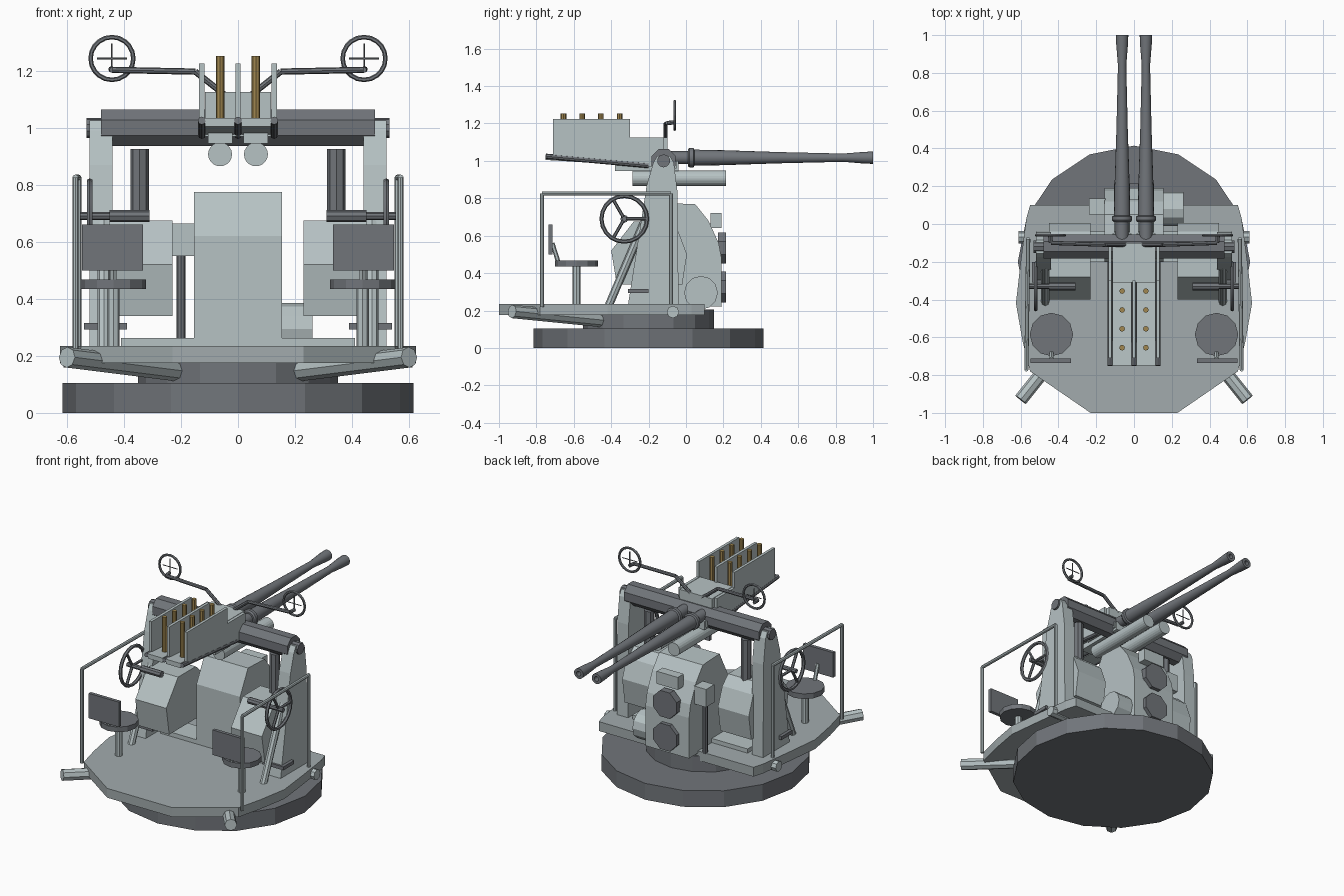
import bpy, bmesh
from math import pi, cos, sin, radians
from mathutils import Vector, Matrix

if "Cube" in bpy.data.objects:
    bpy.data.objects.remove(bpy.data.objects["Cube"])


def paint(name, *rgb):
    m = bpy.data.materials.new(name)
    m.diffuse_color = (*rgb, 1)
    m.use_nodes = True
    m.node_tree.nodes["Principled BSDF"].inputs["Base Color"].default_value = m.diffuse_color
    return m


brass = paint("brass", .35, .24, .08)
light = paint("light_grey", .47, .54, .55)
deck = paint("deck_grey", .36, .41, .42)
dark = paint("dark_steel", .165, .178, .195)


def finish(name, bm, mat, smooth=False):
    bmesh.ops.recalc_face_normals(bm, faces=bm.faces)
    me = bpy.data.meshes.new(name)
    bm.to_mesh(me)
    bm.free()
    ob = bpy.data.objects.new(name, me)
    bpy.context.collection.objects.link(ob)
    me.materials.append(mat)
    if smooth:
        bpy.context.view_layer.objects.active = ob
        ob.select_set(True)
        bpy.ops.object.shade_smooth_by_angle(angle=radians(35))
        ob.select_set(False)


def box(name, x, y, z, mat=light):
    bm = bmesh.new()
    size = Vector((x[1] - x[0], y[1] - y[0], z[1] - z[0]))
    mid = Vector((x[0] + x[1], y[0] + y[1], z[0] + z[1])) / 2
    bmesh.ops.create_cube(bm, size=1)
    for v in bm.verts:
        v.co = Vector(a * b for a, b in zip(v.co, size)) + mid
    finish(name, bm, mat)


def rod(name, a, b, r, n=8, turn=0, mat=light):
    a, b = Vector(a), Vector(b)
    d = b - a
    bm = bmesh.new()
    m = Matrix.Translation((a + b) / 2) @ d.to_track_quat('Z', 'Y').to_matrix().to_4x4() @ Matrix.Rotation(turn, 4, 'Z')
    bmesh.ops.create_cone(bm, cap_ends=True, segments=n, radius1=r, radius2=r, depth=d.length, matrix=m)
    finish(name, bm, mat)


def pipe(name, pts, r, mat=light):
    for i in range(len(pts) - 1):
        rod(f"{name}_{i + 1}", pts[i], pts[i + 1], r, 8, 0, mat)


def prism(name, pts, lo, hi, axis, mat=light):
    """Extrude a 2D profile: yz along x, or xy along z."""
    bm = bmesh.new()
    at = (lambda p, h: (h, *p)) if axis == 'x' else (lambda p, h: (*p, h))
    f = bm.faces.new([bm.verts.new(at(p, lo)) for p in pts])
    out = bmesh.ops.extrude_face_region(bm, geom=[f])
    step = Vector(at((0, 0), hi - lo))
    bmesh.ops.translate(bm, vec=step, verts=[g for g in out['geom'] if isinstance(g, bmesh.types.BMVert)])
    # extrusion may leave the start face inside-out; normals are fixed in finish
    finish(name, bm, mat)


def lathe_y(name, profile, x, z, mat, n=16):
    """Revolve (y, radius) pairs about a line parallel to y."""
    bm = bmesh.new()
    rings = [[bm.verts.new((x + r * cos(2 * pi * k / n), y, z + r * sin(2 * pi * k / n))) for k in range(n)]
             for y, r in profile]
    for p, q in zip(rings, rings[1:]):
        for k in range(n):
            bm.faces.new((p[k], p[(k + 1) % n], q[(k + 1) % n], q[k]))
    bm.faces.new(rings[0])
    bm.faces.new(rings[-1])
    finish(name, bm, mat, smooth=True)


def torus(name, loc, rot, R, r, mat):
    bpy.ops.mesh.primitive_torus_add(location=loc, rotation=rot, major_radius=R, minor_radius=r,
                                     major_segments=20, minor_segments=6)
    bpy.context.object.name = name
    bpy.context.object.data.materials.append(mat)


# Base ring, pedestal and turning platform
rod("base_ring", (0, -.2, 0), (0, -.2, .105), .615, 16, 0, dark)
rod("pedestal", (0, -.2, .1), (0, -.2, .205), .35, 16, 0, dark)
half = [(.23, -1), (.55, -.78), (.59, -.62), (.625, -.42), (.60, -.2), (.57, .03), (.55, .1)]
prism("platform", half + [(-x, y) for x, y in reversed(half)], .175, .235, 'z', deck)
box("platform_pad", (-.41, .41), (-.2, -.04), (.23, .262))

# Central gear housing with its rear fittings
prism("gear_housing", [(-.2, .23), (-.2, .62), (-.12, .775), (.05, .768), (.12, .68), (.175, .56), (.19, .48),
                       (.19, .22)], -.155, .155, 'x')
for i, z in enumerate((.535, .325)):
    rod(f"rear_cover_{i}", (0, .17, z), (0, .215, z), .09, 8, pi / 8, dark)
box("rear_plate", (-.075, .075), (.13, .19), (.64, .72))
rod("side_motor", (.15, .08, .295), (.262, .08, .295), .09, 12)
box("junction_box", (-.237, -.15), (.05, .135), (.55, .665))
rod("junction_post", (-.2, .09, .23), (-.2, .09, .56), .015, 8, 0, dark)

# Cross beam carrying the guns
rod("cross_beam", (-.48, -.12, 1), (.48, -.12, 1), .069, 8, pi / 8, dark)

for s, side in ((1, "right"), (-1, "left")):
    def P(x, y, z):
        return (s * x, y, z)

    def X(a, b):
        return tuple(sorted((s * a, s * b)))

    # Upright side frame, bearing, brace and pedal
    prism(f"{side}_upright", [(-.31, .23), (-.21, .87), (-.175, .99), (-.155, 1.025), (-.085, 1.025), (-.065, .99),
                              (-.045, .83), (-.04, .23)], *X(.44, .52), 'x')
    rod(f"{side}_bearing", P(.46, -.12, 1), P(.532, -.12, 1), .035, 10, 0, dark)
    rod(f"{side}_brace", P(.47, -.42, .21), P(.47, -.22, .68), .022)
    box(f"{side}_pedal", X(.39, .54), (-.31, -.2), (.293, .315), dark)

    # Drive gearbox and column
    prism(f"{side}_gearbox", [(-.28, .675), (-.40, .52), (-.37, .34), (-.02, .34), (.005, .5), (-.04, .62),
                              (-.1, .675)], *X(.23, .45), 'x')
    rod(f"{side}_column", P(.345, -.12, .65), P(.345, -.12, .925), .032, 8, 0, dark)

    # Handwheel with three spokes
    torus(f"{side}_handwheel", P(.52, -.33, .69), (0, pi / 2, 0), .122, .011, dark)
    rod(f"{side}_wheel_shaft", P(.38, -.33, .69), P(.555, -.33, .69), .014, 8, 0, dark)
    rod(f"{side}_wheel_sleeve", P(.31, -.33, .69), P(.45, -.33, .69), .021, 8, 0, dark)
    for k in range(3):
        a = k * 2 * pi / 3
        rod(f"{side}_spoke_{k}", P(.52, -.33, .69), P(.52, -.33 + .12 * cos(a), .69 + .12 * sin(a)), .009, 6, 0, dark)

    # Seat
    rod(f"{side}_seat", P(.437, -.585, .435), P(.437, -.585, .468), .115, 12, 0, dark)
    rod(f"{side}_seat_post", P(.437, -.585, .23), P(.437, -.585, .44), .022)
    box(f"{side}_seat_back", X(.333, .547), (-.735, -.713), (.50, .66), dark)
    rod(f"{side}_seat_strut", P(.437, -.715, .56), P(.437, -.68, .45), .012, 6)

    # Guard rail
    pipe(f"{side}_rail", [P(.57, -.77, .22), P(.57, -.77, .825), P(.56, -.08, .825), P(.56, -.08, .22)], .011)

    # Carrying tubes under the platform
    rod(f"{side}_front_outrigger", P(.6, -.93, .195), P(.2, -.43, .145), .036)
    rod(f"{side}_rear_outrigger", P(.612, -.07, .192), P(.25, -.07, .192), .033)

    # Gun barrel with flared, bored muzzle
    lathe_y(f"{side}_barrel", [(-.1, .035), (.01, .035), (.01, .045), (.02, .053), (.04, .053), (.045, .043),
                               (.2, .04), (.5, .03), (.84, .022), (.95, .031), (1, .033), (1, .015), (.93, .012)],
            s * .063, 1.017, dark)
    rod(f"{side}_recoil_cylinder", P(.063, -.285, .907), P(.063, .215, .907), .042, 20)
    box(f"{side}_recoil_bracket", X(.02, .105), (-.38, -.04), (.945, 1.0))

    # Loading tray and shells
    prism(f"{side}_loading_tray", [(-.75, 1.005), (-.2, .97), (-.05, .96), (-.05, 1.0), (-.3, 1.005), (-.75, 1.035)],
          *X(.012, .115), 'x')
    for k in range(4):
        y = -.655 + .1 * k
        rod(f"{side}_shell_{k}", P(.063, y, 1.01), P(.063, y, 1.252), .015, 8, 0, brass)

    # Ring sight on a bent arm
    pipe(f"{side}_sight_arm", [P(.04, -.11, 1.11), P(.15, -.11, 1.197), P(.44, -.1, 1.203), P(.444, -.06, 1.205)],
         .011, dark)
    torus(f"{side}_sight_ring", P(.442, -.06, 1.243), (pi / 2, 0, 0), .075, .008, dark)
    rod(f"{side}_sight_cross_v", P(.442, -.06, 1.193), P(.442, -.06, 1.295), .003, 6, 0, dark)
    rod(f"{side}_sight_cross_h", P(.39, -.06, 1.243), P(.494, -.06, 1.243), .003, 6, 0, dark)

# Shared breech block
box("breech_block", (-.115, .115), (-.31, -.1), (.97, 1.125))

# Magazine guide plates and the rods below them
for i, x in enumerate((-.127, 0, .127)):
    prism(f"guide_plate_{i}", [(-.71, 1.03), (-.71, 1.225), (-.3, 1.225), (-.3, 1.125), (-.12, 1.125), (-.12, .97),
                               (-.25, .97)], x - .009, x + .009, 'x')
    rod(f"guide_rod_{i}", (x, -.75, 1.025), (x, -.2, .975), .014, 8, 0, dark)
